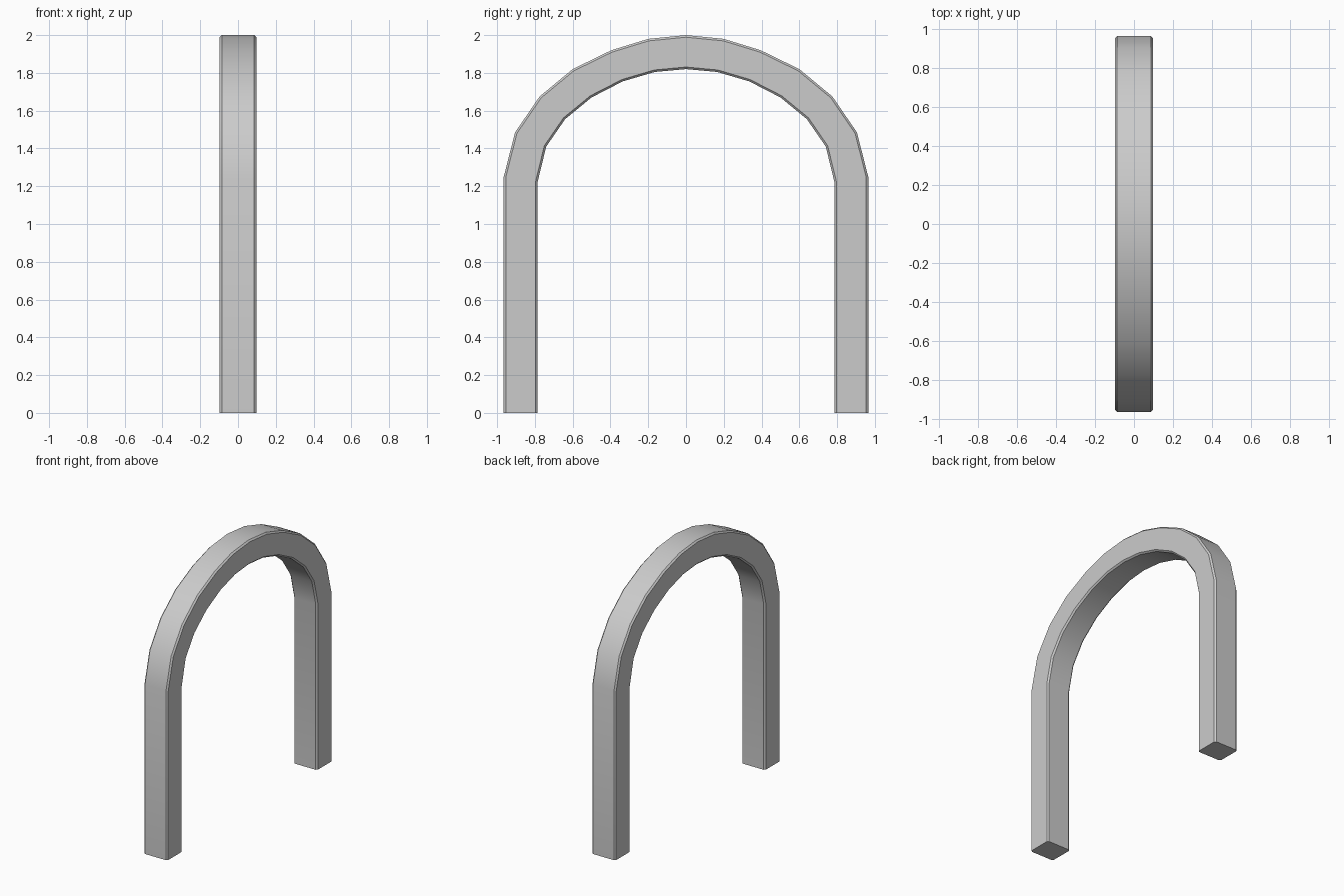
import bpy, bmesh, math
from mathutils import Vector

if "Cube" in bpy.data.objects:
    bpy.data.objects.remove(bpy.data.objects["Cube"])

# Half outlines (y, z) from the foot to the crown
OUTER = [(0.965, 0), (0.965, 1.25), (0.905, 1.485), (0.775, 1.675),
         (0.6, 1.82), (0.395, 1.92), (0.2, 1.98), (0, 2.0)]
INNER = [(0.785, 0), (0.785, 1.225), (0.74, 1.41), (0.64, 1.555),
         (0.5, 1.67), (0.335, 1.755), (0.165, 1.805), (0, 1.82)]
HALF_WIDTH, CHAMFER = 0.097, 0.011


def mirrored(half):
    return half + [(-y, z) for y, z in half[-2::-1]]


# Chamfered square section: (x, fraction from inner to outer outline)
w, c, f = HALF_WIDTH, CHAMFER, CHAMFER / 0.18
SECTION = [(-w + c, 0), (w - c, 0), (w, f), (w, 1 - f),
           (w - c, 1), (-w + c, 1), (-w, 1 - f), (-w, f)]

# Sweep the section along the arch
bm = bmesh.new()
rings = []
for o, i in zip(mirrored(OUTER), mirrored(INNER)):
    ring = []
    for x, t in SECTION:
        p = Vector(i).lerp(Vector(o), t)
        ring.append(bm.verts.new((x, p.x, p.y)))
    rings.append(ring)
n = len(SECTION)
for a, b in zip(rings, rings[1:]):
    for k in range(n):
        m = (k + 1) % n
        bm.faces.new((a[k], a[m], b[m], b[k]))

# Flat feet
bm.faces.new(rings[0])
bm.faces.new(rings[-1])
bmesh.ops.recalc_face_normals(bm, faces=bm.faces)

mesh = bpy.data.meshes.new("arch")
bm.to_mesh(mesh)
bm.free()
arch = bpy.data.objects.new("arch", mesh)
bpy.context.collection.objects.link(arch)
bpy.context.view_layer.objects.active = arch
arch.select_set(True)
bpy.ops.object.shade_smooth_by_angle(angle=math.radians(30))
